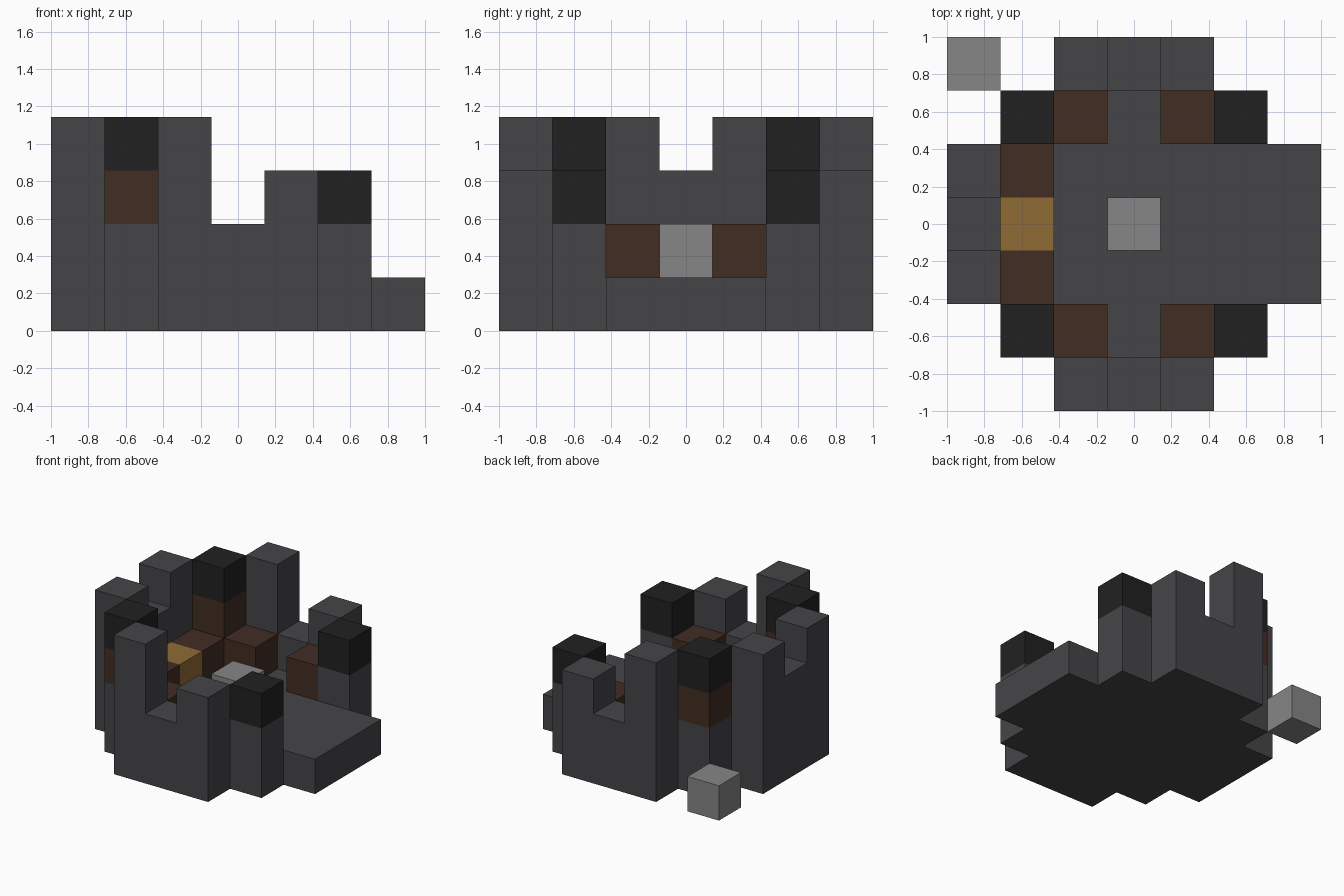
import bpy
import bmesh

U = 2 / 7  # side of one block

if "Cube" in bpy.data.objects:
    bpy.data.objects.remove(bpy.data.objects["Cube"], do_unlink=True)


def make_material(name, rgb):
    mat = bpy.data.materials.new(name)
    mat.use_nodes = True
    color = (*rgb, 1)
    mat.diffuse_color = color
    mat.node_tree.nodes["Principled BSDF"].inputs["Base Color"].default_value = color
    return mat


stone = make_material("dark_stone", (0.060, 0.060, 0.066))
coal = make_material("black_stone", (0.0152, 0.0152, 0.0152))
wood = make_material("brown_wood", (0.054, 0.026, 0.0168))
gold = make_material("gold", (0.275, 0.147, 0.034))
pale = make_material("light_stone", (0.238, 0.238, 0.238))


def prism(name, outline, bottom, top, mat):
    """Extrude a plan outline, given in blocks, between two block levels."""
    bm = bmesh.new()
    base = bm.faces.new([bm.verts.new((x * U, y * U, bottom * U)) for x, y in outline])
    side = bmesh.ops.extrude_face_region(bm, geom=[base], use_keep_orig=True)
    lifted = [v for v in side["geom"] if isinstance(v, bmesh.types.BMVert)]
    bmesh.ops.translate(bm, verts=lifted, vec=(0, 0, (top - bottom) * U))
    bmesh.ops.recalc_face_normals(bm, faces=bm.faces)
    mesh = bpy.data.meshes.new(name)
    bm.to_mesh(mesh)
    bm.free()
    mesh.materials.append(mat)
    obj = bpy.data.objects.new(name, mesh)
    bpy.context.collection.objects.link(obj)
    return obj


def block(name, x, y, bottom, top, mat):
    """Square column of blocks on plan cell x, y."""
    a, b, c, d = x - 0.5, x + 0.5, y - 0.5, y + 0.5
    return prism(name, [(a, c), (b, c), (b, d), (a, d)], bottom, top, mat)


# Stepped floor slab, one quarter of the outline mirrored around
quarter = [(3.5, 1.5), (2.5, 1.5), (2.5, 2.5), (1.5, 2.5), (1.5, 3.5)]
half = quarter + [(-x, y) for x, y in reversed(quarter)]
prism("foundation", half + [(x, -y) for x, y in reversed(half)], 0, 1, stone)

# Parts repeated on the front and back
for side, s in (("front", -1), ("back", 1)):
    # Outer wall, stepping between tall, low and middle towers
    for label, x, top in (("tall", -1, 4), ("low", 0, 2), ("middle", 1, 3)):
        block(f"{side}_{label}_wall", x, 3 * s, 1, top, stone)
    # Tall corner tower with wooden band and black cap
    block(f"{side}_tall_tower", -2, 2 * s, 1, 2, stone)
    block(f"{side}_tall_tower_band", -2, 2 * s, 2, 3, wood)
    block(f"{side}_tall_tower_cap", -2, 2 * s, 3, 4, coal)
    # Short corner tower with black cap
    block(f"{side}_short_tower", 2, 2 * s, 1, 2, stone)
    block(f"{side}_short_tower_cap", 2, 2 * s, 2, 3, coal)
    # End wall towers
    block(f"{side}_end_wall", -3, s, 1, 4, stone)
    # Wooden benches inside the walls
    for label, x, y in (("inner", -1, 2), ("outer", 1, 2), ("end", -2, 1)):
        block(f"{side}_{label}_bench", x, y * s, 1, 2, wood)

# Single parts along the middle
block("end_wall_center", -3, 0, 1, 3, stone)
block("gold_seat", -2, 0, 1, 2, gold)
block("center_pedestal", 0, 0, 1, 2, pale)

# Loose block outside the corner
block("loose_block", -3, 3, 0, 1, pale)
